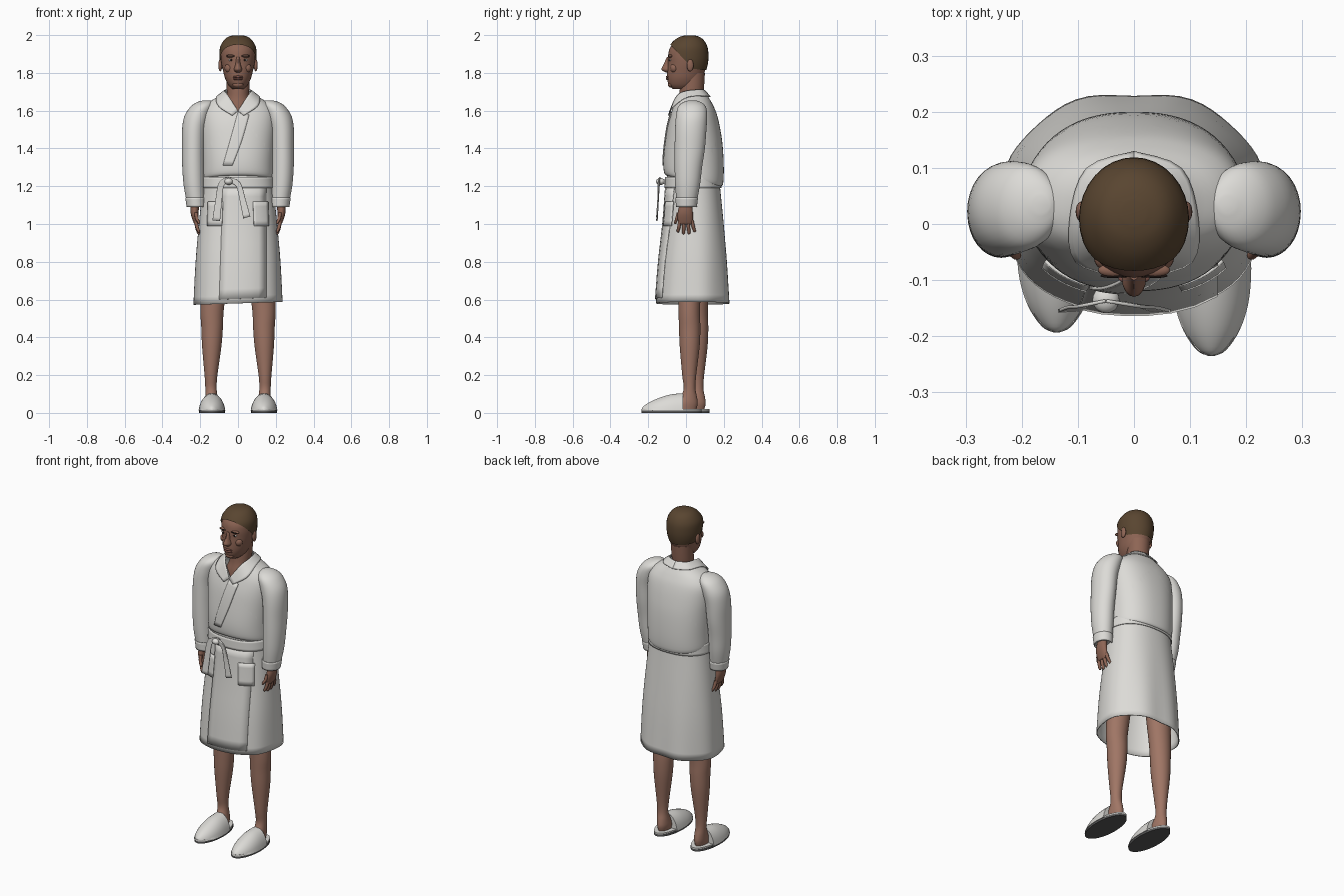
import bpy, bmesh, math
from mathutils import Vector

if "Cube" in bpy.data.objects:
    bpy.data.objects.remove(bpy.data.objects["Cube"])


def material(name, r, g, b):
    m = bpy.data.materials.new(name)
    m.use_nodes = True
    m.diffuse_color = (r, g, b, 1)
    m.node_tree.nodes["Principled BSDF"].inputs["Base Color"].default_value = (r, g, b, 1)
    return m


CLOTH = material("white cloth", .72, .71, .68)
SKIN = material("leg skin", .35, .18, .13)
FACE = material("face skin", .27, .13, .09)
HAIR = material("brown hair", .1, .06, .03)
LIP = material("lips", .22, .09, .07)
EYE = material("eye white", .6, .57, .53)
DARK = material("dark brown", .02, .012, .01)
SOLE = material("grey sole", .1, .1, .1)


def smooth_rows(rows, sub=4):
    """Catmull-Rom interpolation of a list of equal-length tuples."""
    out, last = [], len(rows) - 1
    for i in range(last):
        quad = rows[max(i - 1, 0)], rows[i], rows[i + 1], rows[min(i + 2, last)]
        for k in range(sub):
            t = k / sub
            out.append([(2*b + (c-a)*t + (2*a-5*b+4*c-d)*t*t + (3*b-a-3*c+d)*t**3) / 2
                        for a, b, c, d in zip(*quad)])
    return out + [list(rows[last])]


def finish(bm, name, mat, thick=0):
    bmesh.ops.recalc_face_normals(bm, faces=bm.faces)
    mesh = bpy.data.meshes.new(name)
    bm.to_mesh(mesh)
    bm.free()
    mesh.materials.append(mat)
    ob = bpy.data.objects.new(name, mesh)
    bpy.context.collection.objects.link(ob)
    bpy.ops.object.select_all(action='DESELECT')
    ob.select_set(True)
    bpy.context.view_layer.objects.active = ob
    bpy.ops.object.shade_smooth_by_angle(angle=math.radians(40))
    if thick:
        mod = ob.modifiers.new("thickness", 'SOLIDIFY')
        mod.thickness = thick
    return ob


def loft(rows, side=1, dy=0, n=32, power=2.0, caps=True, along_y=False):
    """Rings from rows of (height, centre x, half width, front, back)."""
    bm, rings = bmesh.new(), []
    for t, cx, hx, lo, hi in smooth_rows(rows):
        ring = []
        for k in range(n):
            a = math.tau * k / n
            c, s = math.cos(a), math.sin(a)
            x = side * cx + hx * math.copysign(abs(c) ** (2 / power), c)
            v = (lo + hi) / 2 + (hi - lo) / 2 * math.copysign(abs(s) ** (2 / power), s)
            ring.append(bm.verts.new((x, t + dy, v) if along_y else (x, v + dy, t)))
        rings.append(ring)
    for p, q in zip(rings, rings[1:]):
        for k in range(n):
            j = (k + 1) % n
            bm.faces.new((p[k], p[j], q[j], q[k]))
    if caps:
        bm.faces.new(rings[0][::-1])
        bm.faces.new(rings[-1])
    return bm


def cut(bm, point, normal, clear=False):
    bmesh.ops.bisect_plane(bm, geom=bm.verts[:] + bm.edges[:] + bm.faces[:],
                           plane_co=point, plane_no=normal, clear_inner=clear)


def front(rows, x, z, power=2.3):
    """Front y of a lofted body at x, z."""
    dense = smooth_rows(rows)
    p, q = dense[0], dense[1]
    for p, q in zip(dense, dense[1:]):
        if q[0] >= z:
            break
    f = min(max((z - p[0]) / (q[0] - p[0]), 0), 1)
    _, cx, hx, lo, hi = [a + (b - a) * f for a, b in zip(p, q)]
    u = min(abs(x - cx) / hx, 1)
    return (lo + hi) / 2 - (hi - lo) / 2 * (1 - u ** power) ** (1 / power)


def strip(name, a, b, mat, thick=.006, wrap=None, lift=.006):
    """Cloth strip between two edge paths; wrap lays it on a lofted body."""
    bm, grid, across = bmesh.new(), [], 6
    for p, q in zip(smooth_rows(a), smooth_rows(b)):
        line = []
        for k in range(across + 1):
            v = Vector(p).lerp(Vector(q), k / across)
            if wrap:
                v.y = front(wrap, v.x, v.z) - lift
            line.append(bm.verts.new(v))
        grid.append(line)
    for p, q in zip(grid, grid[1:]):
        for k in range(across):
            bm.faces.new((p[k], p[k + 1], q[k + 1], q[k]))
    return finish(bm, name, mat, thick)


def ball(name, loc, size, mat):
    bm = bmesh.new()
    bmesh.ops.create_uvsphere(bm, u_segments=20, v_segments=12, radius=1)
    bmesh.ops.scale(bm, vec=size, verts=bm.verts)
    bmesh.ops.translate(bm, vec=loc, verts=bm.verts)
    return finish(bm, name, mat)


# Robe skirt, with soft folds growing toward the hem
SKIRT = [(.58, 0, .234, -.16, .232), (.8, 0, .224, -.143, .218), (1, 0, .207, -.12, .2),
         (1.2, 0, .187, -.105, .18), (1.28, 0, .18, -.1, .175)]
bm = loft(SKIRT, n=64, power=2.3, caps=False)
for v in bm.verts:
    a = math.atan2(v.co.y - .03, v.co.x)
    fold = 1 + .03 * max(0, 1.1 - v.co.z) * math.sin(7 * a)
    v.co.x *= fold
    if v.co.y > 0:
        v.co.y *= fold
    v.co.z += .015 * v.co.x / .2 * max(0, 1 - v.co.z)
finish(bm, "robe_skirt", CLOTH, .006)

# Robe top, bloused over the waist, with an open V neck
TOP = [(1.235, 0, .18, -.1, .182), (1.25, 0, .188, -.116, .196), (1.32, 0, .19, -.12, .2),
       (1.42, 0, .195, -.112, .194), (1.52, 0, .2, -.097, .178), (1.59, 0, .195, -.078, .16),
       (1.635, 0, .165, -.062, .14), (1.67, 0, .115, -.05, .12), (1.7, 0, .074, -.04, .102)]
bm = loft(TOP, n=64, power=2.3, caps=False)
tip, slope = Vector((0, 0, 1.6)), 1.25
for s in (1, -1):
    cut(bm, tip, (s * slope, 0, -1))
cut(bm, (0, .01, 0), (0, 1, 0))
hole = [f for f in bm.faces if f.calc_center_median().y < .01
        and f.calc_center_median().z > tip.z + slope * abs(f.calc_center_median().x)]
bmesh.ops.delete(bm, geom=hole, context='FACES')
for v in bm.verts:
    v.co.z -= .2 * v.co.y * min(max((1.45 - v.co.z) / .2, 0), 1)
finish(bm, "robe_top", CLOTH, .006)

# Wrapped front panel and crossing lapel
strip("front_panel", [(-.1, 0, .6), (-.09, 0, .9), (-.08, 0, 1.2)],
      [(.15, 0, .61), (.15, 0, .9), (.15, 0, 1.2)], CLOTH, wrap=SKIRT)
strip("lapel", [(0, 0, 1.595), (-.04, 0, 1.45), (-.08, 0, 1.31)],
      [(.06, 0, 1.58), (.02, 0, 1.44), (-.03, 0, 1.31)], CLOTH, wrap=TOP)

# Belt band, knot and hanging tails
finish(loft([(1.19, 0, .194, -.114, .187), (1.25, 0, .19, -.112, .186)], n=64, power=2.3,
            caps=False), "belt", CLOTH, .005)
ball("belt_knot", (-.05, -.135, 1.225), (.024, .024, .018), CLOTH)
strip("belt_tail_right", [(-.05, -.14, 1.25), (-.1, -.15, 1.22), (-.12, -.152, 1.12), (-.135, -.158, 1.02)],
      [(-.05, -.14, 1.215), (-.075, -.145, 1.2), (-.085, -.15, 1.12), (-.095, -.156, 1.015)], CLOTH)
strip("belt_tail_left", [(-.05, -.14, 1.25), (.01, -.15, 1.22), (.04, -.152, 1.13), (.065, -.158, 1.04)],
      [(-.05, -.14, 1.215), (-.01, -.145, 1.2), (.01, -.15, 1.12), (.028, -.156, 1.03)], CLOTH)

# Neck and chest
finish(loft([(1.54, 0, .11, -.06, .06), (1.62, 0, .08, -.05, .08), (1.67, 0, .06, -.038, .088),
             (1.72, 0, .06, -.032, .095), (1.8, 0, .062, -.02, .1)]), "neck", FACE)

# Head and close-cropped hair
HEAD = [(1.715, 0, .03, -.07, .03), (1.735, 0, .05, -.091, .065), (1.77, 0, .068, -.1, .085),
        (1.81, 0, .079, -.1, .1), (1.85, 0, .088, -.096, .11), (1.89, 0, .092, -.095, .113),
        (1.93, 0, .089, -.086, .108), (1.965, 0, .07, -.058, .09), (1.985, 0, .046, -.026, .064),
        (1.993, 0, .015, .005, .035)]
finish(loft(HEAD), "head", FACE)
grow = .006
bm = loft([(z + grow * (z > 1.9), 0, hx + grow, lo - grow, hi + grow) for z, _, hx, lo, hi in HEAD])
cut(bm, (0, -.065, 1.93), (0, 1, .94), True)
cut(bm, (0, .1, 1.815), (0, .1, 1), True)
finish(bm, "hair", HAIR)

# Face
finish(loft([(1.803, 0, .014, -.108, -.06), (1.818, 0, .022, -.13, -.06), (1.845, 0, .014, -.119, -.06),
             (1.885, 0, .01, -.1, -.06)], n=16), "nose", FACE)
for label, z in (("upper", 1.779), ("lower", 1.768)):
    ball(label + "_lip", (0, -.097, z), (.028, .01, .0065), LIP)
ball("chin", (0, -.08, 1.738), (.028, .016, .016), FACE)

for s, word in ((1, "left"), (-1, "right")):
    y = front(HEAD, .036, 1.87, 2)
    ball(word + "_eye", (s * .036, y + .004, 1.868), (.015, .006, .006), EYE)
    ball(word + "_iris", (s * .036, y - .001, 1.868), (.006, .003, .006), DARK)
    ball(word + "_brow_ridge", (s * .038, y + .005, 1.889), (.026, .012, .009), FACE)
    ball(word + "_eyebrow", (s * .038, y - .005, 1.889), (.022, .004, .0035), DARK)
    ball(word + "_cheek", (s * .045, -.062, 1.825), (.026, .022, .025), FACE)
    ball(word + "_ear", (s * .094, .022, 1.84), (.01, .018, .032), FACE)

    # Collar flap
    strip(word + "_collar",
          [(0, .1, 1.71), (s * .06, .075, 1.712), (s * .072, 0, 1.705), (s * .052, -.05, 1.68), (0, -.088, 1.6)],
          [(0, .13, 1.675), (s * .085, .1, 1.68), (s * .115, .01, 1.675), (s * .105, -.068, 1.625),
           (s * .03, -.095, 1.575)], CLOTH)

    # Hip pocket
    strip(word + "_pocket", [(s * .085, 0, .99), (s * .08, 0, 1.12)],
          [(s * .165, 0, .99), (s * .16, 0, 1.12)], CLOTH, wrap=SKIRT, lift=.01)

    # Sleeve and cuff
    finish(loft([(1.1, .222, .046, -.048, .053), (1.2, .232, .055, -.057, .073), (1.3, .236, .059, -.06, .085),
                 (1.4, .236, .061, -.06, .1), (1.5, .232, .064, -.058, .108), (1.57, .216, .068, -.053, .112),
                 (1.62, .192, .06, -.042, .105), (1.645, .175, .042, -.015, .08),
                 (1.655, .165, .015, .02, .05)], s), word + "_sleeve", CLOTH)
    finish(loft([(1.09, .222, .05, -.053, .057), (1.14, .226, .053, -.056, .064)], s, caps=False),
           word + "_cuff", CLOTH, .005)

    # Hand with four fingers and a thumb
    finish(loft([(1.12, .226, .024, -.03, .03), (1.06, .23, .021, -.044, .036), (1.01, .222, .014, -.042, .036),
                 (.998, .22, .008, -.035, .03)], s, n=20), word + "_palm", FACE)
    for k in range(5):
        root, end = -.032 + .021 * k, -.042 + .029 * k
        low, high, r = (.945 if k in (1, 2) else .955), 1.02, .0095
        if k == 4:  # thumb
            root, end, low, high = -.04, -.056, 1, 1.06
        mid = (root + end) / 2
        finish(loft([(low, .207, .003, end - .003, end + .003), (low + .008, .209, .008, end - .008, end + .008),
                     ((low + high) / 2, .218, r, mid - r, mid + r), (high, .222, r, root - r, root + r)],
                    s, n=10), word + "_finger_%d" % (k + 1), FACE)

    # Leg, the right one set slightly further back
    back = 0 if s > 0 else .042
    finish(loft([(.02, .138, .03, -.07, .055), (.05, .138, .034, -.06, .062), (.085, .14, .032, -.03, .058),
                 (.13, .143, .03, -.012, .05), (.2, .143, .034, -.02, .054), (.35, .139, .051, -.033, .072),
                 (.45, .137, .057, -.037, .076), (.55, .137, .062, -.04, .074), (.75, .12, .072, -.045, .085)],
                s, back), word + "_leg", SKIN)

    # Open-backed slipper: sole, insole and domed upper
    for part, z, h, w, mat in (("sole", 0, .013, .068, SOLE), ("insole", .013, .021, .066, CLOTH)):
        finish(loft([(z, .138, w, -.235, .083), (h, .138, w, -.235, .083)], s, back, n=40),
               word + "_slipper_" + part, mat)
    bm = loft([(-.235, .138, .006, -.02, .02), (-.225, .138, .026, -.035, .035), (-.19, .138, .05, -.058, .058),
               (-.14, .138, .066, -.08, .08), (-.08, .138, .071, -.098, .098), (-.015, .138, .068, -.104, .104)],
              s, back, along_y=True)
    for v in bm.verts:
        v.co.z = max(v.co.z, .012)
    finish(bm, word + "_slipper_upper", CLOTH)
